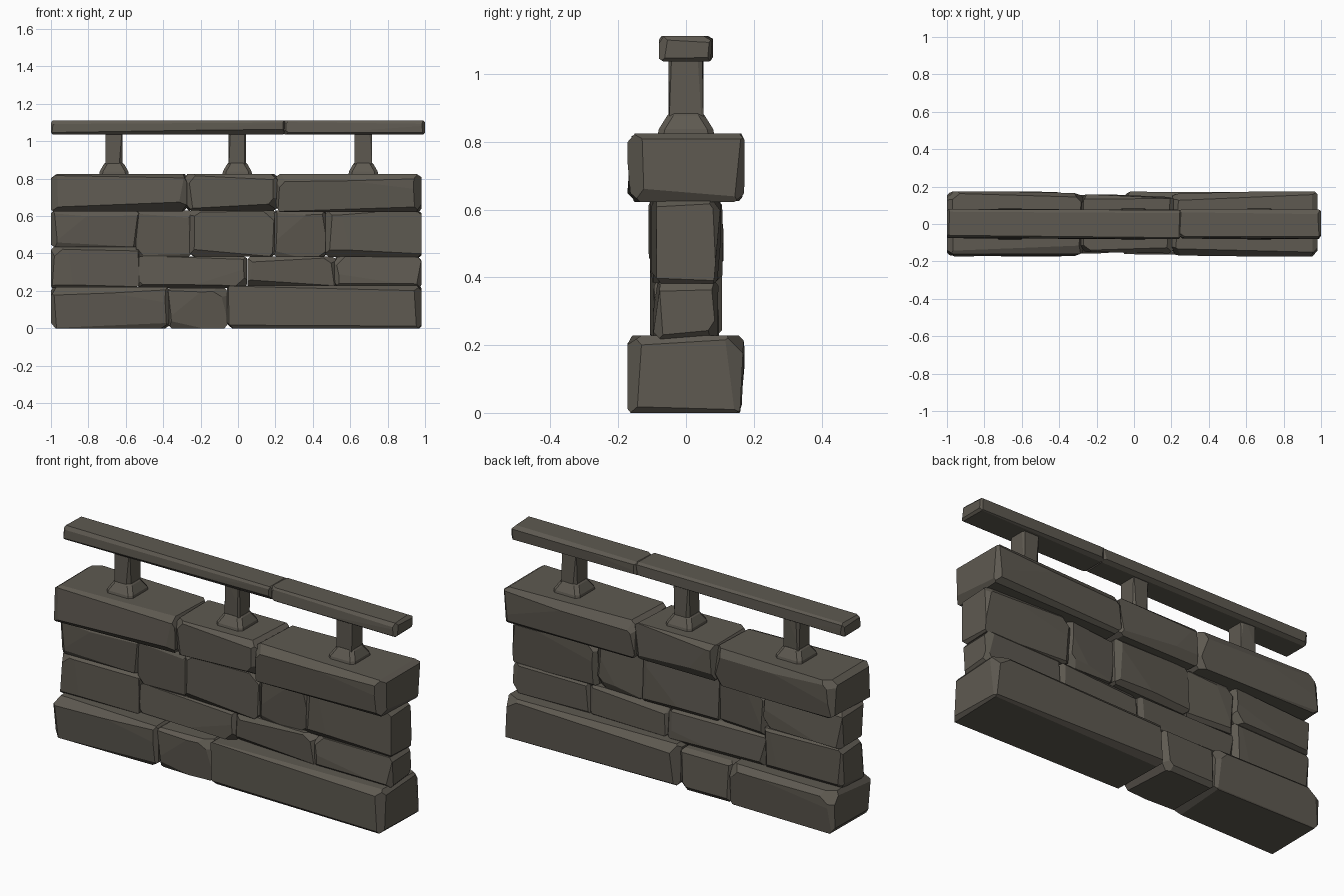
import bpy, bmesh, random
from mathutils import Vector

if "Cube" in bpy.data.objects:
    bpy.data.objects.remove(bpy.data.objects["Cube"])

rng = random.Random(7)
stone = bpy.data.materials.new("grey_brown_stone")
stone.diffuse_color = (0.112, 0.101, 0.082, 1)
stone.use_nodes = True
stone.node_tree.nodes["Principled BSDF"].inputs["Base Color"].default_value = stone.diffuse_color


def cut(bm, point, normal):
    """Slice a convex block and close the hole, leaving one flat facet."""
    geom = bm.verts[:] + bm.edges[:] + bm.faces[:]
    bmesh.ops.bisect_plane(bm, geom=geom, dist=1e-6, plane_co=point,
                           plane_no=normal.normalized(), clear_outer=True)
    rim = [e for e in bm.edges if e.is_boundary]
    if rim:
        bmesh.ops.holes_fill(bm, edges=rim, sides=0)


def finish(bm, name):
    bmesh.ops.remove_doubles(bm, verts=bm.verts[:], dist=1e-5)
    bmesh.ops.recalc_face_normals(bm, faces=bm.faces[:])
    me = bpy.data.meshes.new(name)
    bm.to_mesh(me)
    bm.free()
    me.materials.append(stone)
    ob = bpy.data.objects.new(name, me)
    bpy.context.collection.objects.link(ob)
    return ob


def block(name, x0, x1, y0, y1, z0, z1, size, skew=0.6, corners=2, tilt=0.012):
    """Rough-hewn stone: a box with uneven chamfers, clipped corners, tilted faces."""
    bm = bmesh.new()
    bmesh.ops.create_cube(bm, size=1)
    h = Vector((x1 - x0, y1 - y0, z1 - z0)) / 2
    c = Vector((x0 + x1, y0 + y1, z0 + z1)) / 2
    for v in bm.verts:
        v.co = Vector([v.co[i] * 2 * h[i] for i in range(3)])
    # slightly sloping front and back faces
    for s in (-1, 1):
        n = Vector((rng.uniform(-1, 1) * tilt / h.x, s,
                    rng.uniform(-1, 1) * tilt / h.z))
        cut(bm, Vector((0, s * (h.y - tilt * 0.5), 0)), n)
    # uneven chamfers on all twelve edges
    for a, b, k in ((0, 1, 2), (0, 2, 1), (1, 2, 0)):
        for sa in (-1, 1):
            for sb in (-1, 1):
                ca = size * rng.uniform(0.5, 1.3)
                cb = size * rng.uniform(0.5, 1.3)
                if (a, b) == (0, 2):
                    ca, cb = ca * 0.7, cb * 0.7
                n, p = Vector(), Vector()
                n[a], n[b] = sa * cb, sb * ca
                n[k] = rng.uniform(-skew, skew) * ca * cb / h[k]
                p[a], p[b] = sa * (h[a] - ca), sb * h[b]
                cut(bm, p, n)
    # a few clipped corners
    for _ in range(corners):
        s = [rng.choice((-1, 1)) for _ in range(3)]
        d = [size * rng.uniform(2, 3.2), size * rng.uniform(1.5, 2), size * rng.uniform(2, 3)]
        n = Vector([s[i] / d[i] for i in range(3)])
        p = Vector((s[0] * (h.x - d[0]), s[1] * h.y, s[2] * h.z))
        cut(bm, p, n)
    for v in bm.verts:
        v.co += c
    return finish(bm, name)


# wall courses: half depth, chamfer, stones as (x0, x1, z0, z1, depth change)
courses = {
    "base_stone": (0.173, 0.036, [(-1, -0.37, 0, 0.222, 0), (-0.385, -0.055, 0, 0.215, -0.015),
                                  (-0.06, 0.98, 0, 0.228, 0)]),
    "lower_stone": (0.098, 0.027, [(-1, -0.53, 0.215, 0.437, 0.008), (-0.545, 0.047, 0.215, 0.385, 0),
                                   (0.05, 0.522, 0.22, 0.385, 0), (0.517, 0.98, 0.215, 0.385, 0)]),
    "upper_stone": (0.104, 0.027, [(-1, -0.53, 0.435, 0.63, 0.006), (-0.545, -0.25, 0.385, 0.63, -0.01),
                                   (-0.26, 0.195, 0.385, 0.635, 0.004), (0.188, 0.475, 0.385, 0.63, -0.01),
                                   (0.467, 0.98, 0.382, 0.63, 0)]),
    "coping_stone": (0.173, 0.036, [(-1, -0.273, 0.625, 0.825, 0), (-0.283, 0.212, 0.63, 0.825, -0.015),
                                    (0.203, 0.98, 0.622, 0.825, 0)]),
}
for name, (depth, size, stones) in courses.items():
    for i, (x0, x1, z0, z1, dd) in enumerate(stones):
        d = depth + dd
        block(f"{name}_{i + 1}", x0, x1, -d, d, z0, z1, size)


# post feet: flared, with clipped corners
def foot(name, x):
    bm = bmesh.new()
    rings = []
    for z, hx, hy in ((0.815, 0.08, 0.085), (0.838, 0.077, 0.08), (0.878, 0.054, 0.055), (0.884, 0.047, 0.05)):
        e = 0.018
        pts = [(hx - e, -hy), (hx, e - hy), (hx, hy - e), (hx - e, hy),
               (e - hx, hy), (-hx, hy - e), (-hx, e - hy), (e - hx, -hy)]
        rings.append([bm.verts.new((x + px, py, z)) for px, py in pts])
    for lo, hi in zip(rings, rings[1:]):
        for i in range(8):
            j = (i + 1) % 8
            bm.faces.new((lo[i], lo[j], hi[j], hi[i]))
    bm.faces.new(rings[0][::-1])
    bm.faces.new(rings[-1])
    finish(bm, name)


for i, x in enumerate((-0.663, -0.004, 0.67)):
    foot(f"post_foot_{i + 1}", x)
    block(f"post_{i + 1}", x - 0.046, x + 0.046, -0.052, 0.052, 0.86, 1.05,
          0.011, corners=0, tilt=0.003)

# handrail in two lengths
for i, (x0, x1) in enumerate(((-1, 0.25), (0.24, 1))):
    block(f"handrail_{i + 1}", x0, x1, -0.08, 0.08, 1.037, 1.112, 0.018,
          skew=0.5, corners=2, tilt=0.004)
